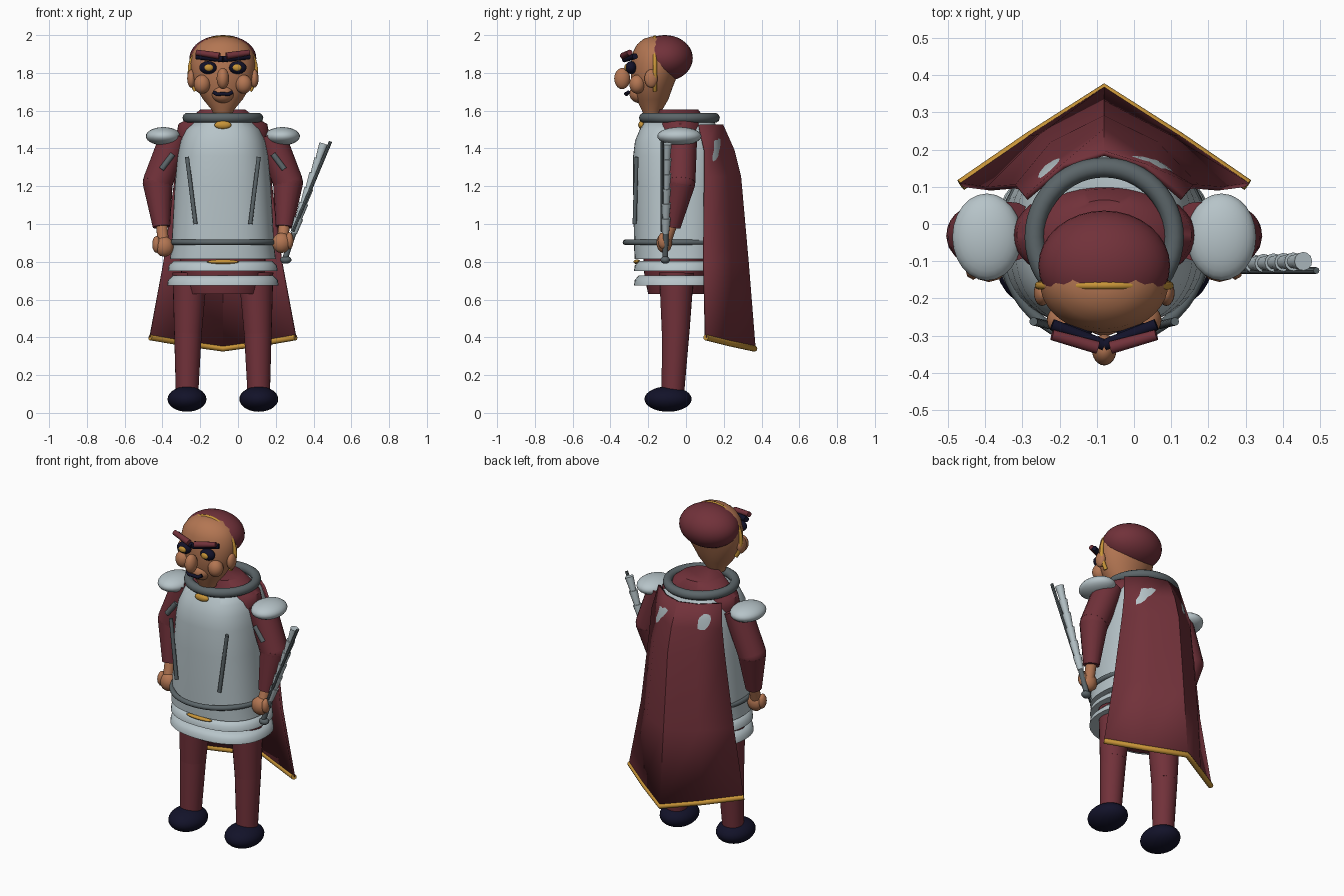
import bpy, bmesh, math
from mathutils import Vector, Matrix

if "Cube" in bpy.data.objects:
    bpy.data.objects.remove(bpy.data.objects["Cube"])

CX = -0.08  # body centre line


def mat(name, rgb):
    m = bpy.data.materials.new(name)
    m.diffuse_color = (*rgb, 1)
    m.use_nodes = True
    m.node_tree.nodes["Principled BSDF"].inputs["Base Color"].default_value = m.diffuse_color
    return m


CLOTH = mat("burgundy", (0.165, 0.031, 0.042))
SILVER = mat("silver", (0.47, 0.55, 0.58))
STEEL = mat("dark_steel", (0.105, 0.13, 0.14))
SKIN = mat("skin", (0.45, 0.18, 0.085))
GOLD = mat("gold", (0.58, 0.30, 0.04))
NAVY = mat("navy", (0.006, 0.006, 0.022))


def finish(name, bm, m, angle=40):
    bmesh.ops.recalc_face_normals(bm, faces=bm.faces)
    me = bpy.data.meshes.new(name)
    bm.to_mesh(me)
    bm.free()
    me.materials.append(m)
    ob = bpy.data.objects.new(name, me)
    bpy.context.collection.objects.link(ob)
    bpy.ops.object.select_all(action='DESELECT')
    ob.select_set(True)
    bpy.context.view_layer.objects.active = ob
    bpy.ops.object.shade_smooth_by_angle(angle=math.radians(angle))
    return ob


def ball(name, loc, size, m, u=24, v=14):
    bm = bmesh.new()
    bmesh.ops.create_uvsphere(bm, u_segments=u, v_segments=v, radius=1,
                              matrix=Matrix.Translation(loc) @ Matrix.Diagonal((*size, 1)))
    return finish(name, bm, m, 60)


def rod(name, a, b, r1, r2, m, n=16):
    a, b = Vector(a), Vector(b)
    d = b - a
    bm = bmesh.new()
    bmesh.ops.create_cone(bm, cap_ends=True, segments=n, radius1=r1, radius2=r2, depth=d.length,
                          matrix=Matrix.Translation((a + b) / 2) @ d.to_track_quat('Z', 'Y').to_matrix().to_4x4())
    return finish(name, bm, m)


def loft(name, rows, m, power=2.0, n=40):
    """Stack of rounded rings, each row (z, rx, ry, cy)."""
    bm = bmesh.new()
    rings = []
    for z, rx, ry, cy in rows:
        ring = []
        for i in range(n):
            t = math.tau * i / n
            c, s = math.cos(t), math.sin(t)
            ring.append(bm.verts.new((CX + rx * math.copysign(abs(c) ** (2 / power), c),
                                      cy + ry * math.copysign(abs(s) ** (2 / power), s), z)))
        rings.append(ring)
    for p, q in zip(rings, rings[1:]):
        for i in range(n):
            bm.faces.new((p[i], p[(i + 1) % n], q[(i + 1) % n], q[i]))
    bm.faces.new(rings[0])
    bm.faces.new(rings[-1])
    return finish(name, bm, m, 50)


def tube(name, pts, r, m, closed=False):
    cu = bpy.data.curves.new(name, 'CURVE')
    cu.dimensions = '3D'
    cu.bevel_depth, cu.bevel_resolution, cu.use_fill_caps = r, 3, True
    sp = cu.splines.new('POLY')
    sp.points.add(len(pts) - 1)
    for p, co in zip(sp.points, pts):
        p.co = (*co, 1)
    sp.use_cyclic_u = closed
    cu.materials.append(m)
    ob = bpy.data.objects.new(name, cu)
    bpy.context.collection.objects.link(ob)
    return ob


def hoop(name, rx, ry, cy, z, r, m):
    pts = [(CX + rx * math.cos(math.tau * i / 48), cy + ry * math.sin(math.tau * i / 48), z) for i in range(48)]
    return tube(name, pts, r, m, True)


# tunic, breastplate, collar, belt and skirt bands
loft("tunic", [(0.63, 0.195, 0.15, -0.05), (0.72, 0.22, 0.17, -0.05), (0.9, 0.23, 0.18, -0.05),
               (1.4, 0.225, 0.16, -0.04), (1.48, 0.245, 0.14, -0.03), (1.53, 0.235, 0.13, -0.03),
               (1.565, 0.17, 0.125, -0.03), (1.605, 0.12, 0.105, -0.04)], CLOTH)
loft("breastplate", [(0.815, 0.28, 0.232, -0.04), (0.88, 0.272, 0.235, -0.04), (1.2, 0.255, 0.24, -0.04),
                     (1.36, 0.24, 0.24, -0.04), (1.44, 0.225, 0.23, -0.04), (1.5, 0.2, 0.21, -0.035),
                     (1.54, 0.16, 0.185, -0.035)], SILVER, 2.5, 48)
hoop("collar", 0.187, 0.187, -0.035, 1.562, 0.027, STEEL)
hoop("belt", 0.272, 0.27, -0.05, 0.903, 0.015, STEEL)
for z, rx in ((0.752, 0.29), (0.675, 0.295)):
    loft("skirt_band", [(z, rx, 0.235, -0.04), (z + 0.028, rx - 0.004, 0.232, -0.04),
                        (z + 0.053, rx - 0.03, 0.21, -0.04)], SILVER, 2.3)
ball("collar_clasp", (CX, -0.235, 1.524), (0.045, 0.018, 0.022), GOLD)
ball("waist_clasp", (CX, -0.26, 0.8), (0.085, 0.018, 0.012), GOLD)

# paired limbs and armour
for s in (-1, 1):
    def P(off, y, z):
        return (CX + s * off, y, z)
    rod("thigh", P(0.185, -0.055, 0.42), P(0.175, -0.05, 0.74), 0.073, 0.092, CLOTH, 24)
    rod("shin", P(0.19, -0.07, 0.09), P(0.185, -0.055, 0.425), 0.059, 0.073, CLOTH, 24)
    ball("shoe", P(0.19, -0.095, 0.073), (0.103, 0.125, 0.067), NAVY)
    rod("upper_arm", P(0.25, -0.02, 1.47), P(0.345, -0.03, 1.22), 0.08, 0.08, CLOTH)
    ball("elbow", P(0.345, -0.03, 1.22), (0.079, 0.079, 0.075), CLOTH)
    rod("forearm", P(0.345, -0.03, 1.22), P(0.325, -0.075, 0.985), 0.08, 0.046, CLOTH)
    rod("wrist", P(0.325, -0.075, 1.0), P(0.315, -0.11, 0.9), 0.03, 0.03, SKIN)
    ball("shoulder_guard", P(0.315, -0.035, 1.465), (0.093, 0.117, 0.048), SILVER)
    rod("arm_strap", P(0.265, -0.1, 1.37), P(0.325, -0.105, 1.29), 0.015, 0.015, STEEL)
    rod("chest_strap", P(0.19, -0.262, 1.355), P(0.145, -0.272, 1.0), 0.011, 0.011, STEEL)
    hz = 0.88 if s < 0 else 0.9
    ball("hand", P(0.31, -0.115, hz), (0.052, 0.042, 0.054), SKIN, 10, 7)
    ball("thumb", P(0.352, -0.12, hz + 0.012), (0.022, 0.03, 0.045), SKIN, 8, 6)

# baton: segmented shaft, slim edge rod, grip and pommel
a, b = Vector((0.25, -0.11, 0.82)), Vector((0.455, -0.1, 1.425))
rod("baton_grip", a, a.lerp(b, 0.3), 0.015, 0.015, STEEL)
ball("pommel", (0.253, -0.11, 0.81), (0.03, 0.025, 0.02), STEEL)
for i in range(6):
    t0 = 0.22 + 0.13 * i
    rod("baton_segment", a.lerp(b, t0), a.lerp(b, t0 + 0.13), 0.018, 0.025, SILVER, 12)
rod("baton_edge", (0.29, -0.125, 0.96), (0.49, -0.125, 1.437), 0.009, 0.009, STEEL, 8)

# cape: rows of centre depth, middle fold and side edge
rows = [(1.525, 0.19, 0.11, 0.155, 0.21, 0.07), (1.39, 0.25, 0.125, 0.165, 0.235, 0.1),
        (1.25, 0.285, 0.14, 0.215, 0.25, 0.1), (0.8, 0.325, 0.17, 0.235, 0.31, 0.095)]
bm = bmesh.new()
grid = []
for z, yc, mx, my, ex, ey in rows:
    grid.append([bm.verts.new((CX + x, y, z)) for x, y in
                 ((-ex, ey), (-mx, my), (0, yc), (mx, my), (ex, ey))])
hem = [(CX - 0.385, 0.105, 0.4), (CX - 0.2, 0.232, 0.368), (CX, 0.362, 0.34),
       (CX + 0.2, 0.232, 0.368), (CX + 0.385, 0.105, 0.4)]
grid.append([bm.verts.new(p) for p in hem])
for p, q in zip(grid, grid[1:]):
    for i in range(4):
        bm.faces.new((p[i], p[i + 1], q[i + 1], q[i]))
cape = finish("cape", bm, CLOTH, 25)
sol = cape.modifiers.new("thickness", 'SOLIDIFY')
sol.thickness, sol.offset = 0.014, 0
tube("cape_hem", hem, 0.016, GOLD)

# head, hair and headband
loft("head", [(1.58, 0.05, 0.045, -0.18), (1.605, 0.06, 0.055, -0.18), (1.66, 0.105, 0.085, -0.178),
              (1.72, 0.142, 0.105, -0.177), (1.78, 0.165, 0.122, -0.17), (1.85, 0.172, 0.132, -0.16),
              (1.91, 0.16, 0.126, -0.155), (1.95, 0.132, 0.105, -0.155), (1.98, 0.085, 0.07, -0.155),
              (1.992, 0.03, 0.03, -0.155)], SKIN)
bm = bmesh.new()
bmesh.ops.create_uvsphere(bm, u_segments=32, v_segments=20, radius=1,
                          matrix=Matrix.Translation((CX, -0.112, 1.878)) @ Matrix.Diagonal((0.177, 0.148, 0.122, 1)))
cut = bmesh.ops.bisect_plane(bm, geom=bm.verts[:] + bm.edges[:] + bm.faces[:], plane_co=(CX, -0.175, 1.95),
                             plane_no=(0, -1, -0.15), clear_outer=True)
bmesh.ops.holes_fill(bm, edges=[e for e in bm.edges if e.is_boundary])
finish("hair", bm, CLOTH)
arc = [math.radians(-35 + 250 * i / 32) for i in range(33)]
tube("headband", [(CX + 0.176 * math.cos(t), -0.165, 1.808 + 0.18 * math.sin(t)) for t in arc], 0.011, GOLD)

# face
ball("nose", (CX, -0.338, 1.77), (0.033, 0.042, 0.056), SKIN)
for s in (-1, 1):
    def P(off, y, z):
        return (CX + s * off, y, z)
    ball("ear", P(0.167, -0.185, 1.77), (0.022, 0.035, 0.048), SKIN)
    ball("cheek", P(0.11, -0.258, 1.74), (0.044, 0.042, 0.05), SKIN)
    ball("eye", P(0.079, -0.29, 1.828), (0.046, 0.03, 0.034), NAVY)
    ball("iris", P(0.075, -0.316, 1.828), (0.024, 0.011, 0.018), GOLD)
    rod("brow_shadow", P(0.14, -0.27, 1.888), P(0, -0.325, 1.872), 0.016, 0.016, NAVY, 10)
    rod("brow", P(0.14, -0.298, 1.908), P(0.018, -0.332, 1.89), 0.015, 0.018, CLOTH, 10)
tube("mouth", [(CX - 0.05, -0.305, 1.698), (CX - 0.03, -0.315, 1.686), (CX, -0.318, 1.69),
               (CX + 0.03, -0.315, 1.686), (CX + 0.05, -0.305, 1.698)], 0.01, NAVY)
ball("chin", (CX, -0.245, 1.69), (0.06, 0.055, 0.05), SKIN)
